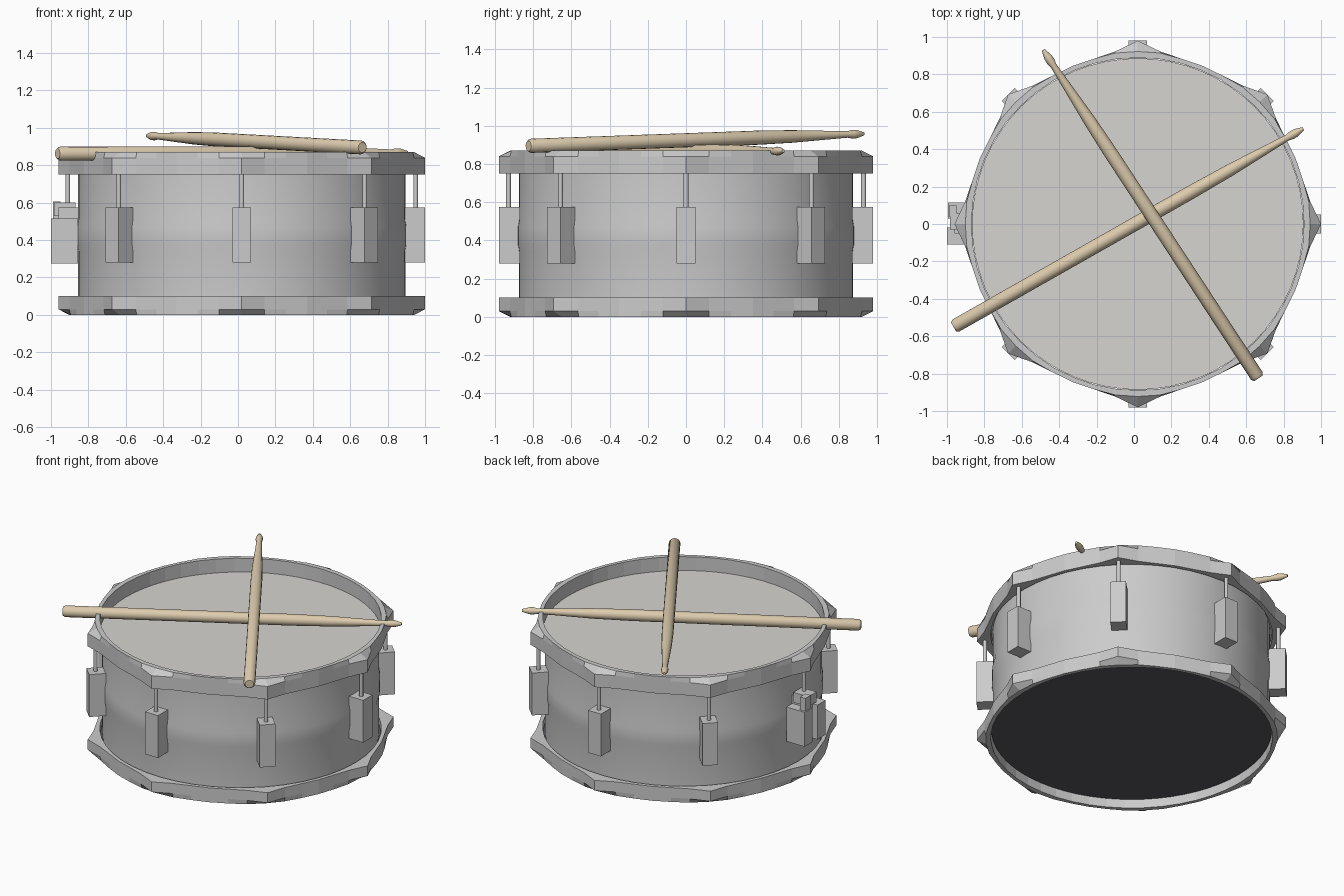
import bpy, bmesh, math
from mathutils import Vector, Matrix

if "Cube" in bpy.data.objects:
    bpy.data.objects.remove(bpy.data.objects["Cube"])

CX = 0.02  # drum axis; the strainer on the left balances the width


def material(name, color):
    m = bpy.data.materials.new(name)
    m.diffuse_color = (*color, 1)
    m.use_nodes = True
    m.node_tree.nodes["Principled BSDF"].inputs["Base Color"].default_value = m.diffuse_color
    return m


wood = material("wood", (0.72, 0.60, 0.42))
white = material("batter_skin", (0.68, 0.66, 0.64))
dark = material("bottom_skin", (0.10, 0.10, 0.115))


def finish(name, bm, mat=None, smooth=None):
    bmesh.ops.recalc_face_normals(bm, faces=bm.faces)
    me = bpy.data.meshes.new(name)
    bm.to_mesh(me)
    bm.free()
    ob = bpy.data.objects.new(name, me)
    bpy.context.collection.objects.link(ob)
    if mat:
        me.materials.append(mat)
    if smooth:
        bpy.ops.object.select_all(action='DESELECT')
        ob.select_set(True)
        bpy.context.view_layer.objects.active = ob
        bpy.ops.object.shade_smooth_by_angle(angle=math.radians(smooth))
    return ob


def skin_rings(bm, rings, loop=False):
    vs = [[bm.verts.new(p) for p in ring] for ring in rings]
    n = len(vs[0])
    pairs = list(zip(vs, vs[1:])) + ([(vs[-1], vs[0])] if loop else [])
    for a, b in pairs:
        for i in range(n):
            j = (i + 1) % n
            bm.faces.new((a[i], a[j], b[j], b[i]))
    return vs


def lathe(name, profile, n, mat=None, caps=False, smooth=None):
    bm = bmesh.new()
    rings = [[(r * math.cos(math.tau * i / n), r * math.sin(math.tau * i / n), z)
              for i in range(n)] for r, z in profile]
    vs = skin_rings(bm, rings)
    if caps:
        bm.faces.new(vs[0])
        bm.faces.new(vs[-1])
    return finish(name, bm, mat, smooth)


def box(name, lo, hi):
    bm = bmesh.new()
    bmesh.ops.create_cube(bm, size=1)
    for v in bm.verts:
        v.co = [(a + b) / 2 + c * (b - a) for a, b, c in zip(lo, hi, v.co)]
    return finish(name, bm)


# Shell with a shallow raised band round the middle
shell = lathe("shell", [(0.875, 0.07), (0.875, 0.34), (0.882, 0.38), (0.882, 0.47),
                        (0.875, 0.51), (0.875, 0.775)], 64, smooth=30)
shell.location.x = CX

# Top and bottom skins
for name, z, mat in (("batter_head", 0.775, white), ("bottom_head", 0.06, dark)):
    bm = bmesh.new()
    bmesh.ops.create_circle(bm, cap_ends=True, segments=64, radius=0.886)
    ob = finish(name, bm, mat)
    ob.location = (CX, 0, z)


# Hoops: circular rim, pointed ears over the eight lugs
def hoop(name, rim, shoulder, inside):
    angles, outer = [], []
    for k in range(8):
        for off, r in ((-15, 0.914), (-7.5, 0.93), (0, 0.98), (7.5, 0.93),
                       (15, 0.914), (22.5, 0.914)):
            angles.append(math.radians(45 * k + off))
            outer.append(r)

    def ring(radii, z):
        return [(r * math.cos(a), r * math.sin(a), z) for a, r in zip(angles, radii)]

    inner = [0.889] * len(angles)
    bm = bmesh.new()
    skin_rings(bm, [ring(outer, inside), ring(outer, shoulder),
                    ring([min(r, 0.922) for r in outer], rim),
                    ring(inner, rim), ring(inner, inside)], loop=True)
    finish(name, bm).location.x = CX


hoop("top_hoop", 0.87, 0.84, 0.75)
hoop("bottom_hoop", 0.0, 0.03, 0.10)

# Lugs and tension rods, repeated round the shell
for k in range(8):
    turn = Matrix.Translation((CX, 0, 0)) @ Matrix.Rotation(math.radians(45 * k), 4, 'Z')
    rod = lathe("tension_rod", [(0.013, 0.5), (0.013, 0.76)], 10, caps=True, smooth=40)
    rod.matrix_world = turn @ Matrix.Translation((0.93, 0, 0))
    if k != 4:
        lug = box("lug", (0.865, -0.05, 0.28), (0.98, 0.05, 0.575))
        lug.matrix_world = turn

# Strainer on the left side
box("strainer_body", (-0.96, -0.05, 0.28), (-0.845, 0.05, 0.575))
box("strainer_front_block", (-1.0, -0.11, 0.275), (-0.855, -0.02, 0.515))
box("strainer_back_block", (-0.995, 0.03, 0.275), (-0.855, 0.115, 0.515))
box("strainer_lever", (-0.99, 0.04, 0.51), (-0.95, 0.10, 0.605))
box("strainer_clip", (-0.985, -0.03, 0.53), (-0.87, 0.06, 0.60))


# Crossed sticks
def stick(name, butt, tip):
    butt, tip = Vector(butt), Vector(tip)
    d = tip - butt
    L = d.length
    prof = [(0.027, 0), (0.037, 0.015), (0.037, 1.45), (0.033, L - 0.45), (0.017, L - 0.10),
            (0.023, L - 0.07), (0.022, L - 0.045), (0.009, L)]
    ob = lathe(name, prof, 16, wood, caps=True, smooth=35)
    ob.rotation_mode = 'QUATERNION'
    ob.rotation_quaternion = d.to_track_quat('Z', 'Y')
    ob.location = butt


stick("lower_stick", (-0.965, -0.55, 0.862), (0.905, 0.51, 0.868))
stick("upper_stick", (0.665, -0.825, 0.895), (-0.485, 0.93, 0.958))
